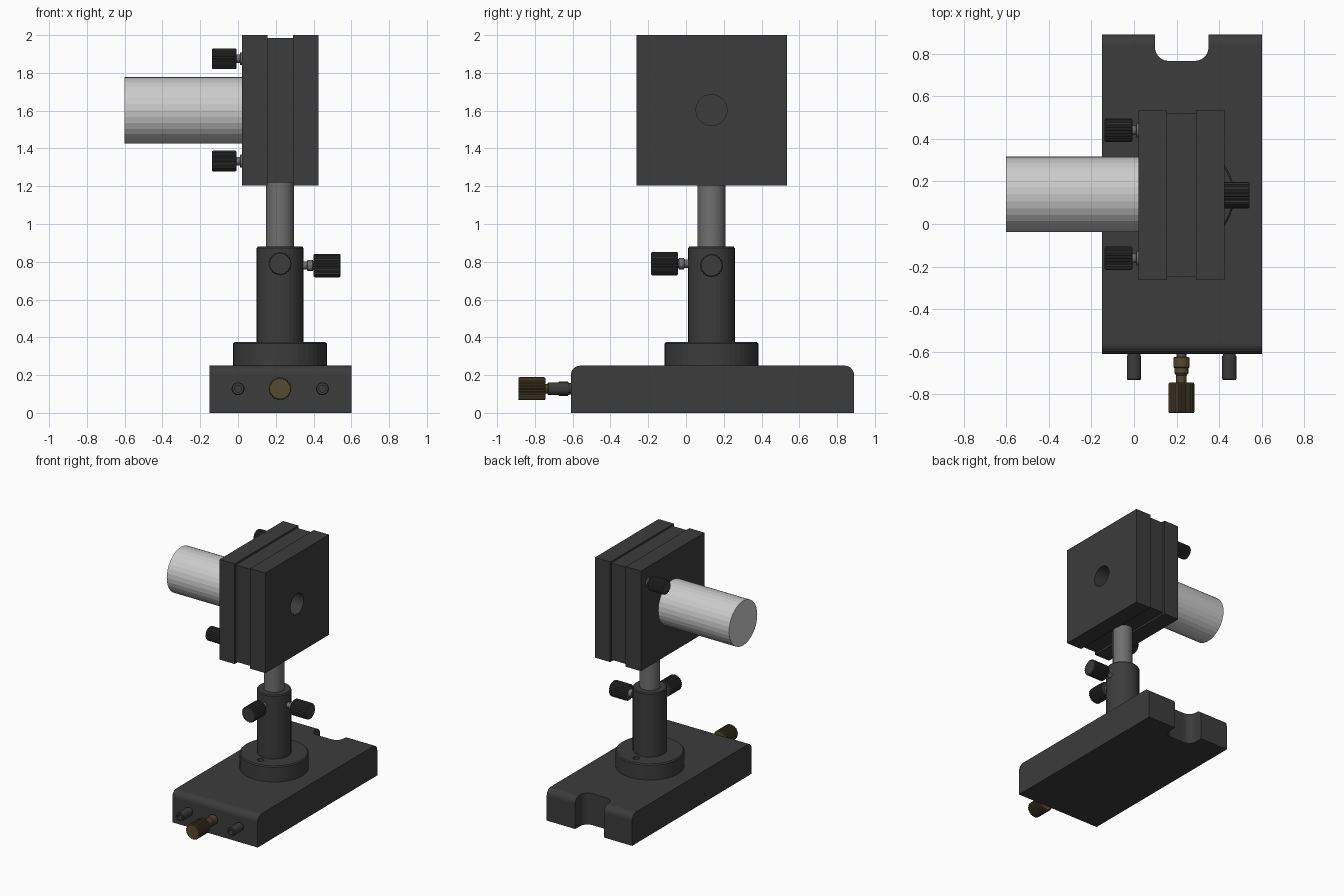
import bpy, bmesh
from math import cos, sin, pi
from mathutils import Vector, Matrix

if "Cube" in bpy.data.objects:
    bpy.data.objects.remove(bpy.data.objects["Cube"])

CX, CY = 0.2225, 0.135          # axis of the post
X, Y, Z = Vector((1, 0, 0)), Vector((0, 1, 0)), Vector((0, 0, 1))


def material(name, r, g, b):
    m = bpy.data.materials.new(name)
    m.diffuse_color = (r, g, b, 1)
    m.use_nodes = True
    m.node_tree.nodes["Principled BSDF"].inputs["Base Color"].default_value = m.diffuse_color
    return m


BLACK = material("black_anodised", 0.045, 0.045, 0.045)
STEEL = material("steel", 0.16, 0.16, 0.16)
SILVER = material("silver", 0.62, 0.62, 0.62)
BRASS = material("brass", 0.09, 0.07, 0.03)


def finish(bm, name, mat):
    bmesh.ops.remove_doubles(bm, verts=bm.verts, dist=1e-5)
    bmesh.ops.recalc_face_normals(bm, faces=bm.faces)
    me = bpy.data.meshes.new(name)
    bm.to_mesh(me)
    bm.free()
    me.materials.append(mat)
    ob = bpy.data.objects.new(name, me)
    bpy.context.collection.objects.link(ob)
    return ob


def lathe(name, profile, origin, axis, mat, n=32, groove=0.0):
    """Turn (radius, distance) points round an axis; groove cuts knurling."""
    bm = bmesh.new()
    rings = []
    for r, t in [(0, profile[0][1])] + profile + [(0, profile[-1][1])]:
        rings.append([bm.verts.new((
            r * (1 - groove * (k % 4 > 1)) * cos(2 * pi * k / n),
            r * (1 - groove * (k % 4 > 1)) * sin(2 * pi * k / n), t))
            for k in range(n)])
    for a, b in zip(rings, rings[1:]):
        for k in range(n):
            j = (k + 1) % n
            bm.faces.new((a[k], a[j], b[j], b[k]))
    rot = axis.to_track_quat('Z', 'Y').to_matrix().to_4x4()
    bm.transform(Matrix.Translation(origin) @ rot)
    return finish(bm, name, mat)


def box(name, lo, hi, mat, pick=None, radius=0.05):
    """Box between two corners; edges chosen by pick(edge) are rounded."""
    lo, hi = Vector(lo), Vector(hi)
    bm = bmesh.new()
    bmesh.ops.create_cube(bm, size=1)
    bm.transform(Matrix.Translation((lo + hi) / 2) @ Matrix.Diagonal((*(hi - lo), 1)))
    if pick:
        bmesh.ops.bevel(bm, geom=[e for e in bm.edges if pick(e)], offset=radius,
                        segments=6, profile=0.5, affect='EDGES')
    return finish(bm, name, mat)


def cut(ob, cutter):
    mod = ob.modifiers.new("cut", 'BOOLEAN')
    mod.operation, mod.solver, mod.object = 'DIFFERENCE', 'EXACT', cutter
    bpy.context.view_layer.objects.active = ob
    bpy.ops.object.modifier_apply(modifier=mod.name)
    bpy.data.objects.remove(cutter)


def knob(name, origin, axis, stem, start, length, r, mat, stem_mat):
    """Knurled thumb screw: stem profile followed by a grooved head."""
    lathe(name + "_stem", stem + [(stem[-1][0], start + 0.01)], origin, axis, stem_mat, 20)
    lathe(name + "_head", [(r * 0.93, start), (r, start + 0.006),
                           (r, start + length - 0.006), (r * 0.93, start + length)],
          origin, axis, mat, 96, 0.07)


# Base plate with rounded top ends and a rear clamping slot
base = box("base_plate", (-0.15, -0.61, 0), (0.6, 0.89, 0.25), BLACK,
           lambda e: all(v.co.z > 0.2 for v in e.verts)
           and abs(e.verts[0].co.x - e.verts[1].co.x) > 0.1)
cut(base, box("slot_cutter", (0.098, 0.765, -0.1), (0.35, 1.1, 0.4), BLACK,
              lambda e: abs(e.verts[0].co.z - e.verts[1].co.z) > 0.1, 0.065))

# Collar with two small screw holes
foot = Vector((CX, CY, 0))
collar = lathe("collar", [(0.248, 0.25), (0.248, 0.367), (0.24, 0.375)], foot, Z, BLACK, 48)
for s in (-1, 1):
    cut(collar, lathe("hole_cutter", [(0.024, 0.31), (0.024, 0.4)],
                      foot + Y * 0.17 * s, Z, BLACK, 16))

# Post holder and post
lathe("post_holder", [(0.124, 0.37), (0.124, 0.872), (0.118, 0.88)], foot, Z, BLACK)
lathe("post", [(0.074, 0.85), (0.074, 1.23)], foot, Z, STEEL)

# Two clamping thumb screws on the holder
clamp = [(0.022, 0.10), (0.022, 0.143), (0.03, 0.146), (0.03, 0.172), (0.024, 0.176)]
for name, axis, z in (("side_clamp", X, 0.78), ("front_clamp", -Y, 0.79)):
    knob(name, Vector((CX, CY, z)), axis, clamp, 0.178, 0.142, 0.062, BLACK, STEEL)

# Square mount made of three stacked plates, with a bore in the outer face
y0, y1, z0, z1 = CY - 0.398, CY + 0.4, 1.205, 2.0
g = 0.014
adjuster_plate = box("adjuster_plate", (0.022, y0, z0), (0.155, y1, z1), BLACK)
middle = box("middle_plate", (0.155, y0 + g, z0 + g), (0.291, y1 - g, z1 - g), BLACK)
outer = box("outer_plate", (0.291, y0, z0), (0.425, y1, z1), BLACK)
for plate in (middle, outer):
    cut(plate, lathe("bore_cutter", [(0.082, 0.1), (0.082, 0.5)],
                     Vector((0, CY, 1.603)), X, BLACK))

# Cylindrical light source
lathe("tube", [(0.177, -0.025), (0.177, 0.6)], Vector((0, 0.14, 1.602)), -X, SILVER)

# Two adjusters on opposite corners of the mount
adjust = [(0.034, -0.03), (0.034, -0.012), (0.022, -0.01)]
for name, y, z in (("upper_adjuster", 0.44, 1.875), ("lower_adjuster", -0.16, 1.333)):
    knob(name, Vector((0, y, z)), -X, adjust, 0.008, 0.13, 0.055, BLACK, STEEL)

# Brass locking screw on the front of the base
lock = [(0.024, -0.02), (0.024, 0.014), (0.038, 0.016), (0.038, 0.062),
        (0.033, 0.066), (0.033, 0.09), (0.025, 0.1)]
knob("locking_screw", Vector((CX, -0.61, 0.128)), -Y, lock, 0.135, 0.143, 0.061, BRASS, BRASS)

# Two socket-head screws beside it
for side, x in (("left", 0.0), ("right", 0.447)):
    lathe("socket_screw_" + side,
          [(0.03, -0.02), (0.03, 0.006), (0.034, 0.012), (0.034, 0.117),
           (0.03, 0.122), (0.018, 0.122), (0.018, 0.08)],
          Vector((x, -0.61, 0.128)), -Y, BLACK, 24)
